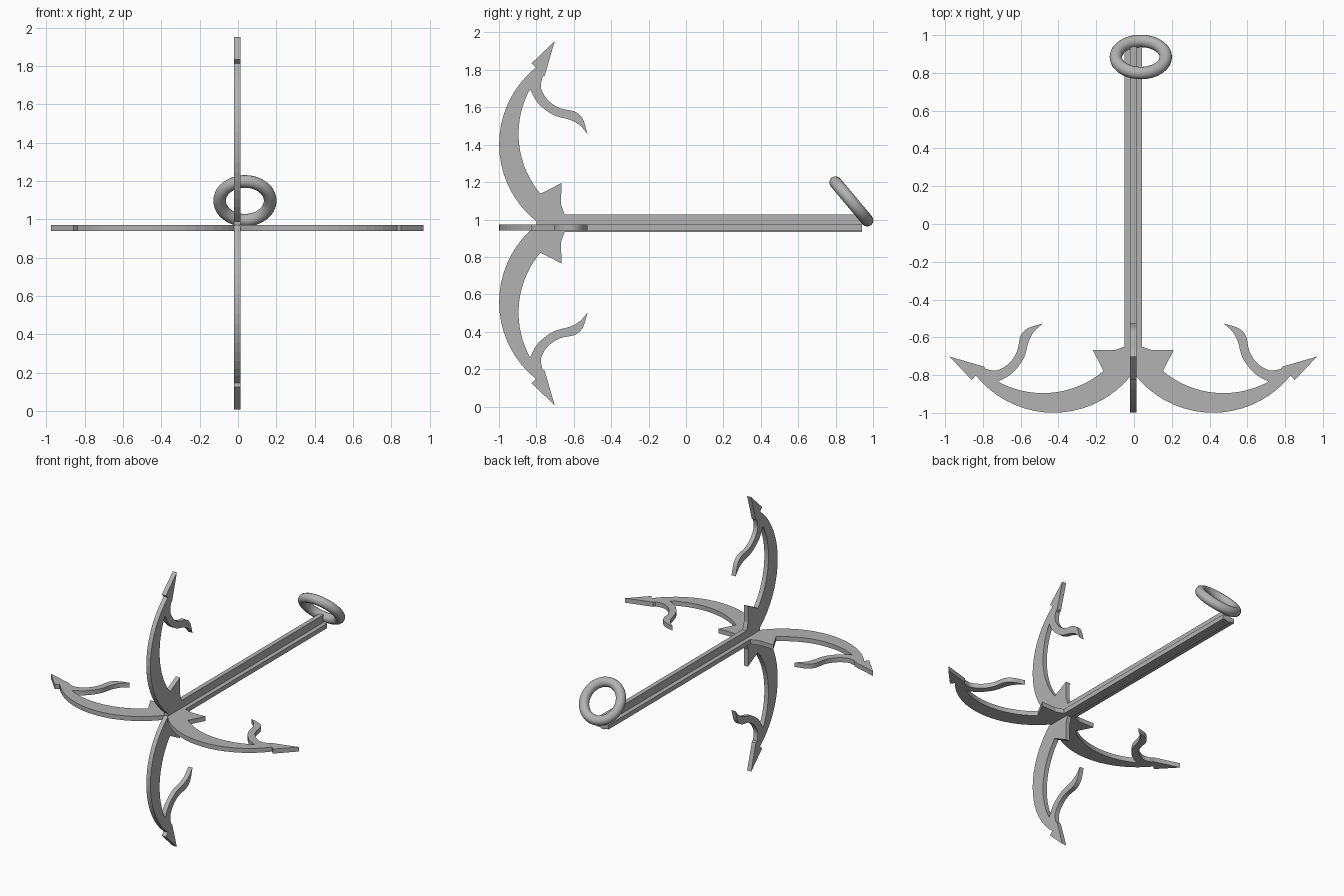
import bpy, bmesh, math
from mathutils import Vector
from mathutils.geometry import interpolate_bezier

cube = bpy.data.objects.get("Cube")
if cube:
    bpy.data.objects.remove(cube, do_unlink=True)

iron = bpy.data.materials.new("grey iron")
iron.use_nodes = True
iron.diffuse_color = (0.45, 0.45, 0.45, 1)
iron.node_tree.nodes["Principled BSDF"].inputs["Base Color"].default_value = iron.diffuse_color

CX, ZV, ZH = -0.004, 0.98, 0.956   # shaft axis, upright arm centre, level arm height
HALF = 0.016                       # half thickness of the flat bars


def arc(a, mid, b, steps=18):
    """Circular arc from a to b through mid."""
    a, mid, b = Vector(a), Vector(mid), Vector(b)
    u, v = mid - a, b - a
    d = 2 * (u.x * v.y - u.y * v.x)
    c = a + Vector((v.y * u.length_squared - u.y * v.length_squared,
                    u.x * v.length_squared - v.x * u.length_squared)) / d
    t0, t1 = [math.atan2((p - c).y, (p - c).x) for p in (a, b)]
    sweep = (t1 - t0 + math.pi) % (2 * math.pi) - math.pi
    rad = (a - c).length
    return [c + rad * Vector((math.cos(t0 + sweep * i / steps),
                              math.sin(t0 + sweep * i / steps))) for i in range(steps + 1)]


def smooth(points, steps=4):
    """Flowing curve through the points."""
    p = [Vector(q) for q in points]
    p = [p[0]] + p + [p[-1]]
    out = [p[1]]
    for i in range(1, len(p) - 2):
        h1 = p[i] + (p[i + 1] - p[i - 1]) / 6
        h2 = p[i + 1] - (p[i + 2] - p[i]) / 6
        out += [Vector(q[:2]) for q in interpolate_bezier(p[i], h1, h2, p[i + 1], steps + 1)[1:]]
    return out


def slab(name, outline, place, axis):
    """Extrude a flat outline along axis, centred on its plane."""
    bm = bmesh.new()
    axis = Vector(axis)
    face = bm.faces.new([bm.verts.new(place(p) - axis * HALF) for p in outline])
    grown = bmesh.ops.extrude_face_region(bm, geom=[face])["geom"]
    bmesh.ops.translate(bm, vec=axis * HALF * 2,
                        verts=[g for g in grown if isinstance(g, bmesh.types.BMVert)])
    bmesh.ops.recalc_face_normals(bm, faces=bm.faces)
    return finish(name, bm)


def finish(name, bm):
    mesh = bpy.data.meshes.new(name)
    bm.to_mesh(mesh)
    bm.free()
    mesh.materials.append(iron)
    obj = bpy.data.objects.new(name, mesh)
    bpy.context.collection.objects.link(obj)
    return obj


# Hook outline as (distance from shaft, y): outer sweep, barbed tip, scroll, inner sweep, crown spike
outer = arc((0.01, -0.8), (0.43, -0.999), (0.833, -0.802))
tip = [Vector(p) for p in ((0.855, -0.826), (0.973, -0.702), (0.79, -0.755))]
scroll_top = smooth([(0.782, -0.767), (0.722, -0.775), (0.658, -0.738), (0.615, -0.674),
                     (0.597, -0.594), (0.556, -0.551), (0.478, -0.527)])
scroll_low = smooth([(0.478, -0.527), (0.523, -0.567), (0.553, -0.62), (0.58, -0.711),
                     (0.642, -0.791), (0.717, -0.834)])
inner = arc((0.717, -0.834), (0.43, -0.893), (0.157, -0.778))
crown = [Vector(p) for p in ((0.215, -0.666), (0.1, -0.668), (0.04, -0.647), (0, -0.647), (0, -0.8))]
hook = outer + tip + scroll_top + scroll_low[1:] + inner[1:] + crown

for side, s in (("left", 1), ("right", -1)):
    slab(side + "_hook", hook, lambda p: Vector((CX + s * p.x, p.y, ZH)), (0, 0, 1))
for side, s in (("upper", 1), ("lower", -1)):
    slab(side + "_hook", hook, lambda p: Vector((CX, p.y, ZV + s * p.x)), (1, 0, 0))

# Shaft made of two crossed bars
strip = [Vector(p) for p in ((-0.046, -0.66), (0.046, -0.66), (0.046, 0.94), (-0.046, 0.94))]
slab("shaft_level_bar", strip, lambda p: Vector((CX, p.y, ZH)) + Vector((p.x, 0, 0)), (0, 0, 1))
slab("shaft_upright_bar", strip, lambda p: Vector((CX, p.y, ZV + p.x)), (1, 0, 0))

# Rope ring leaning on the shaft end
bpy.ops.mesh.primitive_torus_add(major_radius=0.132, minor_radius=0.033, major_segments=48,
                                 minor_segments=16, location=(0.036, 0.884, 1.097),
                                 rotation=(math.radians(-50), 0, 0))
ring = bpy.context.object
ring.name = "rope_ring"
ring.data.materials.append(iron)
bpy.ops.object.shade_smooth_by_angle()
